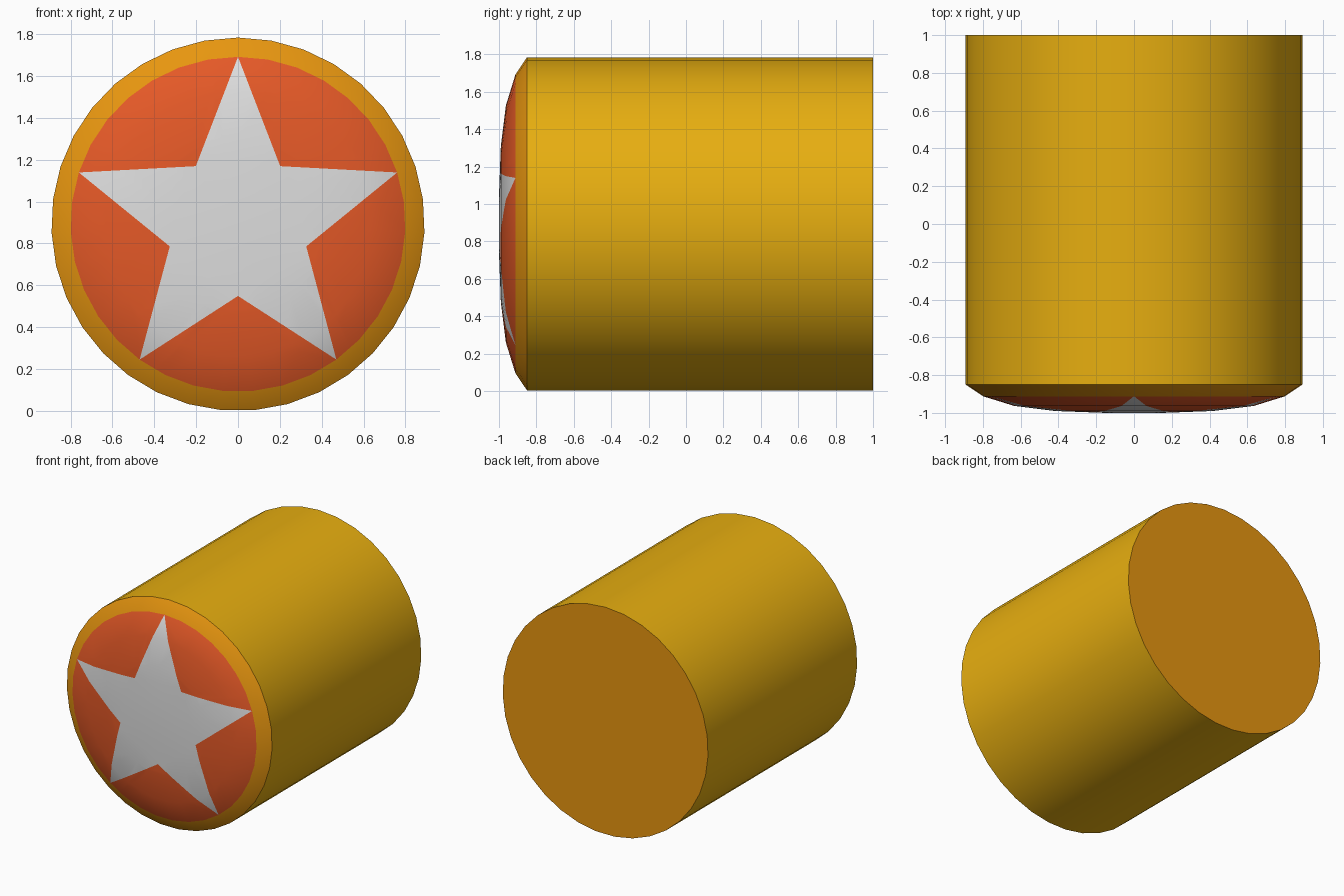
import bpy, bmesh, math
from mathutils import Vector

if "Cube" in bpy.data.objects:
    bpy.data.objects.remove(bpy.data.objects["Cube"])

SIDES, R, CZ = 35, 0.892, 0.892
TIP, NOTCH = 0.80, 0.343          # star radii
# (radius, y) from the back rim to the front of the dome
PROFILE = [(R, 1.0), (R, -0.85), (0.80, -0.912), (0.635, -0.963), (0.42, -0.99), (0.15, -1.0)]


def srgb(*c):
    return tuple((v / 255 / 12.92) if v < 11 else ((v / 255 + 0.055) / 1.055) ** 2.4 for v in c) + (1,)


def material(name, colour):
    m = bpy.data.materials.new(name)
    m.diffuse_color = srgb(*colour)
    m.use_nodes = True
    m.node_tree.nodes["Principled BSDF"].inputs["Base Color"].default_value = m.diffuse_color
    return m


def polar(r, a, y=0.0):
    """Point at angle a clockwise from the top, seen from the front."""
    return Vector((r * math.sin(a), y, CZ + r * math.cos(a)))


def in_star(p):
    r, a = math.hypot(p.x, p.z - CZ), math.atan2(p.x, p.z - CZ)
    step = math.radians(72)
    a = abs((a + step / 2) % step - step / 2)
    p, t, n = (polar(*q) for q in ((r, a), (TIP, 0), (NOTCH, step / 2)))
    return (n.x - t.x) * (p.z - t.z) - (n.z - t.z) * (p.x - t.x) < 0


# Lathed body with a shallow dome on the front
bm = bmesh.new()
rings = [[bm.verts.new(polar(r, math.tau * i / SIDES, y)) for i in range(SIDES)] for r, y in PROFILE]
bm.faces.new(rings[0]).material_index = 1
dome = []
for k in range(len(rings) - 1):
    a, b = rings[k], rings[k + 1]
    for i in range(SIDES):
        j = (i + 1) % SIDES
        f = bm.faces.new((a[i], a[j], b[j], b[i]))
        f.material_index = min(k, 2)
dome_cap = bm.faces.new(rings[-1])
dome_cap.material_index = 2
bmesh.ops.recalc_face_normals(bm, faces=bm.faces)

# Cut the star's edges into the dome, then colour the faces inside it
for i in range(5):
    for side in (-1, 1):
        a = math.radians(72 * i)
        t, n = polar(TIP, a), polar(NOTCH, a + side * math.radians(36))
        faces = [f for f in bm.faces if f.material_index == 2]
        geom = faces + list({e for f in faces for e in f.edges}) + list({v for f in faces for v in f.verts})
        bmesh.ops.bisect_plane(bm, geom=geom, dist=1e-4, plane_co=t,
                               plane_no=(n - t).cross(Vector((0, 1, 0))).normalized())
for f in bm.faces:
    if f.material_index == 2 and in_star(f.calc_center_median()):
        f.material_index = 3

mesh = bpy.data.meshes.new("star_canister")
bm.to_mesh(mesh)
bm.free()
for m in (material("golden yellow", (232, 175, 16)), material("orange", (236, 153, 16)),
          material("red orange", (229, 89, 39)), material("light grey", (222, 222, 222))):
    mesh.materials.append(m)
obj = bpy.data.objects.new("star_canister", mesh)
bpy.context.collection.objects.link(obj)
bpy.context.view_layer.objects.active = obj
obj.select_set(True)
bpy.ops.object.shade_smooth_by_angle(angle=math.radians(30))
